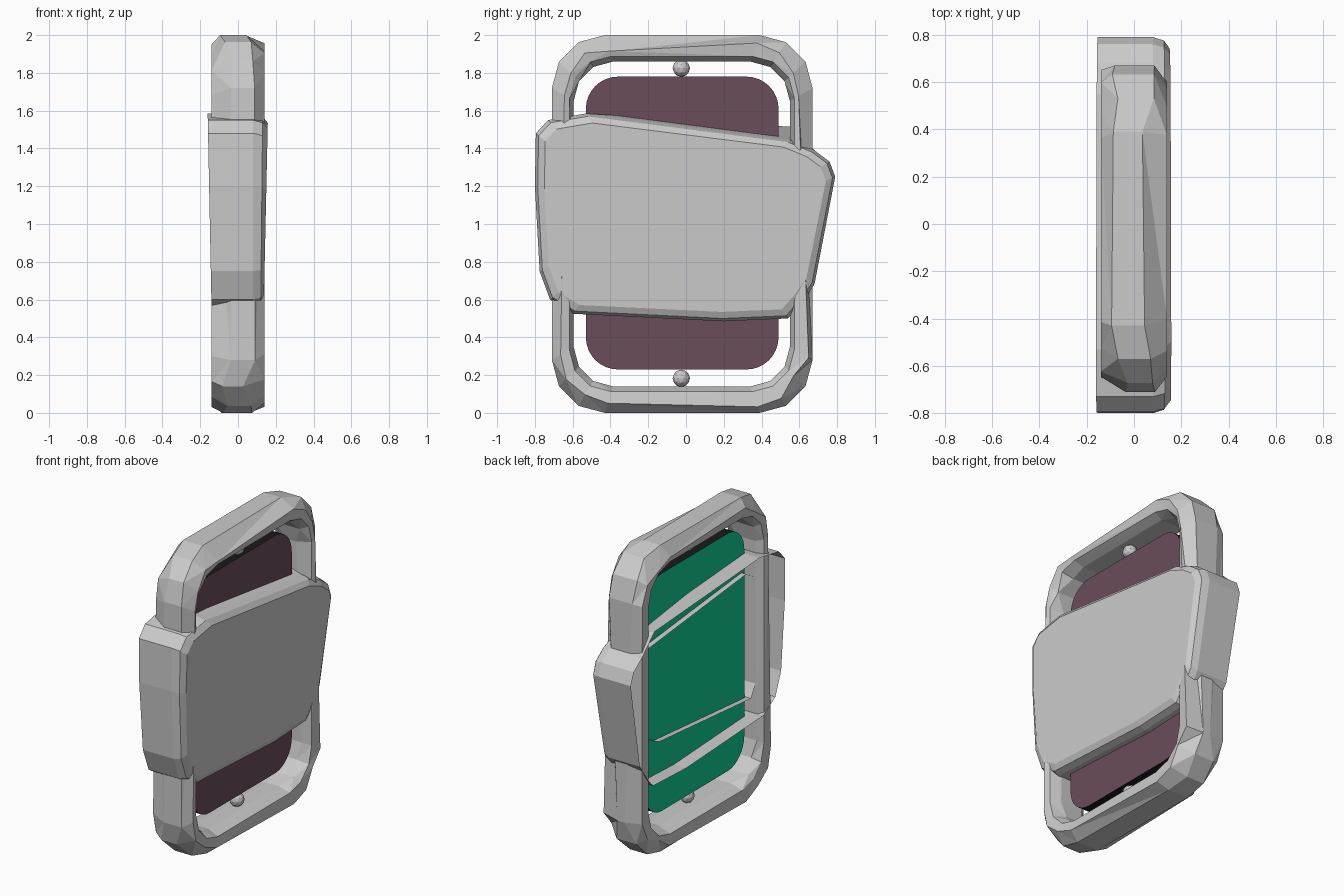
import bpy, bmesh, math, random

if "Cube" in bpy.data.objects:
    bpy.data.objects.remove(bpy.data.objects["Cube"])

random.seed(4)


def material(name, rgb):
    m = bpy.data.materials.new(name)
    m.diffuse_color = (*rgb, 1)
    m.use_nodes = True
    m.node_tree.nodes["Principled BSDF"].inputs["Base Color"].default_value = m.diffuse_color
    return m


def rounded_rect(y0, y1, z0, z1, r, n):
    """Points (y, z) of a rounded rectangle, anticlockwise seen from +x."""
    pts = []
    for k, (cy, cz) in enumerate([(y1 - r, z1 - r), (y0 + r, z1 - r),
                                  (y0 + r, z0 + r), (y1 - r, z0 + r)]):
        for i in range(n + 1):
            a = math.pi / 2 * (k + i / n)
            pts.append((cy + r * math.cos(a), cz + r * math.sin(a)))
    return pts


def loft(name, loops, closed=False, cap_start=False, cap_end=False, mats=None, facet=False):
    """Skin a list of equal-length point loops; wrap or cap the ends."""
    bm = bmesh.new()
    rows = [[bm.verts.new(p) for p in lp] for lp in loops]
    n = len(rows[0])
    pairs = list(zip(rows, rows[1:])) + ([(rows[-1], rows[0])] if closed else [])
    for a, b in pairs:
        for i in range(n):
            j = (i + 1) % n
            bm.faces.new((a[i], a[j], b[j], b[i]))
    if cap_start:
        bm.faces.new(rows[0][::-1]).material_index = 1 if mats else 0
    if cap_end:
        bm.faces.new(rows[-1]).material_index = 2 if mats else 0
    bmesh.ops.recalc_face_normals(bm, faces=bm.faces)
    if facet:
        bmesh.ops.triangulate(bm, faces=bm.faces)
    me = bpy.data.meshes.new(name)
    bm.to_mesh(me)
    bm.free()
    for m in mats or []:
        me.materials.append(m)
    ob = bpy.data.objects.new(name, me)
    bpy.context.collection.objects.link(ob)
    return ob


# Rough faceted frame: closed section swept between outer and inner outlines
outer = rounded_rect(-0.71, 0.67, 0.0, 2.0, 0.28, 3)
inner = rounded_rect(-0.595, 0.55, 0.14, 1.86, 0.21, 3)
section = [(0, -0.06), (0, 0.06), (0.4, 0.14), (0.8, 0.13),
           (1, 0.07), (1, -0.07), (0.8, -0.13), (0.4, -0.14)]
rings = []
for t, x in section:
    ring = []
    for (oy, oz), (iy, iz) in zip(outer, inner):
        tt = t + (random.uniform(-0.25, 0.25) if t == 0.4 else 0)
        dx = random.uniform(-0.04, 0.04) if abs(x) < 0.1 else 0
        ring.append((x + dx, oy + (iy - oy) * tt, oz + (iz - oz) * tt))
    rings.append(ring)
loft("frame", rings, closed=True, facet=True)

# Rounded panel: green back, maroon front, dark edge
outline = rounded_rect(-0.53, 0.49, 0.23, 1.78, 0.17, 8)
loft("panel", [[(x, y, z) for y, z in outline] for x in (-0.05, 0.045)],
     cap_start=True, cap_end=True,
     mats=[material("panel_edge", (0.01, 0.01, 0.01)),
           material("panel_back", (0.005, 0.62, 0.3)),
           material("panel_front", (0.143, 0.074, 0.105))])

# Crooked wide cover across the middle, open at the back
cover = [(0.79, 1.25), (0.76, 1.33), (0.68, 1.39), (0.55, 1.445), (-0.53, 1.585),
         (-0.73, 1.55), (-0.795, 1.48), (-0.8, 1.2), (-0.775, 0.75), (-0.72, 0.6),
         (-0.6, 0.525), (0.2, 0.485), (0.54, 0.5), (0.61, 0.58), (0.68, 0.68)]


def cover_loop(x, inset, lift=0.0, lean=0.0):
    """Cover outline moved towards its middle; lift one corner, lean the loop in x."""
    ky, kz = 1 - inset / 0.8, 1 - inset / 0.55
    return [(x + lean * (1.55 - z), y * ky, 1.03 + (z - 1.03) * kz
             + (lift if 0.5 < y < 0.6 and z > 1.35 else 0)) for y, z in cover]


loft("cover", [cover_loop(-0.16, 0.0, 0.07, 0.02), cover_loop(0.08, 0.0),
               cover_loop(0.13, 0.015, 0, -0.01), cover_loop(0.157, 0.05, 0, -0.02)],
     cap_end=True)

# Inner lining wall of the cover
lining = [(0.62, 1.30), (0.5, 1.37), (-0.5, 1.47), (-0.62, 1.40),
          (-0.64, 0.8), (-0.55, 0.64), (0.4, 0.72), (0.58, 0.8)]
loft("cover_lining", [[(x, y, z) for y, z in lining] for x in (-0.085, 0.11)])

# Small knobs above and below the panel
for name, z in (("top_knob", 1.825), ("bottom_knob", 0.183)):
    bpy.ops.mesh.primitive_ico_sphere_add(subdivisions=2, radius=0.046,
                                          location=(0.01, -0.025, z))
    bpy.context.object.name = name
